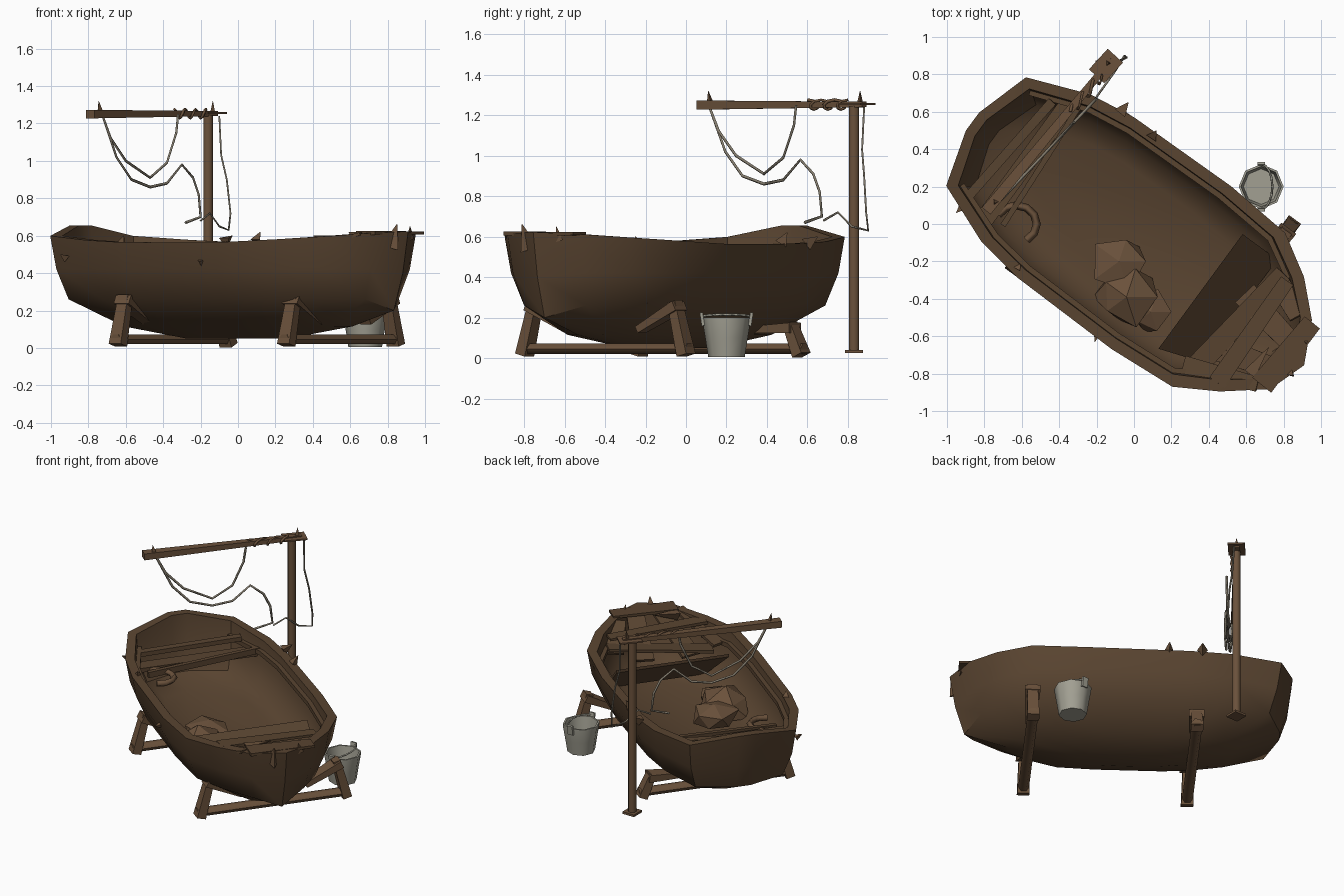
import bpy, bmesh, math, random
from mathutils import Vector, Matrix

random.seed(4)
if "Cube" in bpy.data.objects:
    bpy.data.objects.remove(bpy.data.objects["Cube"])


def material(name, rgb):
    m = bpy.data.materials.new(name)
    m.use_nodes = True
    m.diffuse_color = (*rgb, 1)
    bsdf = m.node_tree.nodes["Principled BSDF"]
    bsdf.inputs["Base Color"].default_value = (*rgb, 1)
    bsdf.inputs["Roughness"].default_value = 0.9
    return m


HULL = material("dark_wood", (0.1, 0.058, 0.03))
WOOD = material("brown_wood", (0.145, 0.083, 0.044))
METAL = material("grey_metal", (0.36, 0.35, 0.29))
ROPE = material("old_rope", (0.24, 0.21, 0.16))

# Boat frame: u runs to the bow, v to its left side
BOW, SIDE, MID = Vector((0.806, -0.592, 0)), Vector((0.592, 0.806, 0)), -0.07


def boat(u, v, z):
    return BOW * u + SIDE * v + Vector((0, 0, z))


def finish(name, bm, mat, smooth=None):
    bmesh.ops.recalc_face_normals(bm, faces=bm.faces)
    me = bpy.data.meshes.new(name)
    bm.to_mesh(me)
    bm.free()
    me.materials.append(mat)
    ob = bpy.data.objects.new(name, me)
    bpy.context.collection.objects.link(ob)
    if smooth:
        bpy.ops.object.select_all(action='DESELECT')
        ob.select_set(True)
        bpy.context.view_layer.objects.active = ob
        bpy.ops.object.shade_smooth_by_angle(angle=math.radians(smooth))
    return ob


def loft(name, rings, mat, smooth=None):
    bm = bmesh.new()
    rows = [[bm.verts.new(p) for p in ring] for ring in rings]
    n = len(rows[0])
    for a, b in zip(rows, rows[1:]):
        for i in range(n):
            j = (i + 1) % n
            bm.faces.new((a[i], a[j], b[j], b[i]))
    bm.faces.new(rows[0])
    bm.faces.new(rows[-1])
    return finish(name, bm, mat, smooth)


def timber(name, a, b, w, h, mat=WOOD, sides=4, taper=1.0, smooth=None):
    a, b = Vector(a), Vector(b)
    d = b - a
    r = 0.7071 if sides == 4 else 0.5
    bm = bmesh.new()
    bmesh.ops.create_cone(bm, cap_ends=True, segments=sides, radius1=r,
                          radius2=r * taper, depth=1,
                          matrix=Matrix.Rotation(math.pi / sides, 4, 'Z'))
    place = (Matrix.Translation((a + b) / 2) @ d.to_track_quat('Z', 'Y').to_matrix().to_4x4()
             @ Matrix.Diagonal((w, h, d.length, 1)))
    bmesh.ops.transform(bm, matrix=place, verts=bm.verts)
    return finish(name, bm, mat, smooth)


def cord(name, points, radius, mat):
    cu = bpy.data.curves.new(name, 'CURVE')
    cu.dimensions = '3D'
    cu.bevel_depth, cu.bevel_resolution, cu.use_fill_caps = radius, 0, True
    sp = cu.splines.new('POLY')
    sp.points.add(len(points) - 1)
    for p, co in zip(sp.points, points):
        p.co = (*co, 1)
    cu.materials.append(mat)
    ob = bpy.data.objects.new(name, cu)
    bpy.context.collection.objects.link(ob)


# Hull shell: plan outline repeated at several levels, outside then inside
half = [(-1.02, 0.06), (-0.93, 0.36), (-0.6, 0.49), (-0.34, 0.53), (0.3, 0.54),
        (0.68, 0.51), (0.9, 0.38)]
STEM = 1.18
outline = half + [(1.07, 0.22), (STEM, 0), (1.11, -0.21)] + [(u, -v) for u, v in reversed(half)]


def rim_z(u):
    return 0.655 if u < -1 else 0.56 + 0.045 * u * u


def level(su, sv, z, stem_drop=0.0):
    shift = 0.03 if z and z < 0.2 else 0
    return [boat(u * su + shift, MID + v * sv,
                 rim_z(u) if z is None else z - stem_drop * (u == STEM)) for u, v in outline]


loft("hull", [level(0.3, 0.15, 0.05), level(0.66, 0.46, 0.115),
              level(0.92, 0.82, 0.26, 0.06), level(0.97, 0.95, 0.42, 0.02), level(1, 1, None),
              level(0.945, 0.89, None), level(0.92, 0.87, 0.42),
              level(0.86, 0.76, 0.29), level(0.7, 0.57, 0.23)], HULL, 42)

# Side stringers fixed to the inner walls
for side, tag in ((1, "left"), (-1, "right")):
    pts = [boat(u * 0.935, MID + side * v * 0.875, 0.5) for u, v in half[1:]]
    for i, (a, b) in enumerate(zip(pts, pts[1:])):
        timber(f"{tag}_stringer_{i}", a, b, 0.05, 0.03, HULL)

# Stern bench and loose boards leaning on it
timber("stern_bench", boat(-0.66, -0.48, 0.47), boat(-0.66, 0.34, 0.47), 0.1, 0.03, HULL)
timber("stern_board", boat(-0.8, -0.4, 0.5), boat(-0.74, 0.27, 0.54), 0.05, 0.03, HULL)
timber("stern_rail", boat(-0.56, -0.42, 0.46), boat(-0.61, 0.36, 0.5), 0.03, 0.04, HULL)

# Sloped bow panel and broken bow boards
loft("bow_panel", [[boat(u, v, z - t) for u, v, z in
                    ((0.5, -0.46, 0.5), (0.5, 0.3, 0.5), (0.73, 0.3, 0.29), (0.73, -0.38, 0.29))]
                   for t in (0, 0.02)], HULL)
bow_boards = [(0.72, -0.42, 0.45, 0.8, 0.26, 0.52, 0.12), (0.86, -0.42, 0.59, 0.84, 0.24, 0.57, 0.1),
              (0.72, -0.28, 0.42, 1.06, -0.18, 0.6, 0.14), (0.7, 0.05, 0.44, 1.08, -0.02, 0.61, 0.14),
              (1.06, -0.29, 0.615, 1.08, 0.14, 0.615, 0.13), (0.78, 0.22, 0.48, 1.0, 0.12, 0.6, 0.12),
              (0.66, -0.45, 0.5, 1.04, -0.3, 0.61, 0.1)]
for i, (a, b, c, d, e, f, w) in enumerate(bow_boards):
    timber(f"bow_board_{i}", boat(a, b, c), boat(d, e, f), w, 0.02, HULL, taper=0.8)

# Splinters on the rim and the gear
splinters = [((-0.07, 0.6, 0.57), (-0.03, 0.65, 0.6), 0.08), ((0.1, 0.47, 0.57), (0.12, 0.5, 0.62), 0.07),
             ((-0.19, -0.56, 0.46), (-0.21, -0.63, 0.46), 0.06), ((-0.62, -0.23, 0.56), (-0.61, -0.25, 0.6), 0.05),
             ((0.82, -0.78, 0.54), (0.85, -0.81, 0.66), 0.11), ((0.92, -0.62, 0.58), (0.92, -0.64, 0.65), 0.05),
             ((0.62, -0.8, 0.6), (0.72, -0.66, 0.62), 0.08), ((-0.92, 0.09, 0.48), (-0.95, 0.06, 0.5), 0.05),
             ((-0.74, 0.12, 1.26), (-0.745, 0.11, 1.32), 0.04), ((-0.14, 0.86, 1.25), (-0.135, 0.86, 1.32), 0.04)]
for i, (a, b, w) in enumerate(splinters):
    timber(f"splinter_{i}", a, b, w, w, WOOD, sides=3, taper=0.05)

# Cradle: two cross beams, each with end posts and inward struts
for name, u, v0, v1 in (("front", 0.68, -0.49, 0.5), ("rear", -0.378, -0.57, 0.43)):
    timber(f"{name}_cradle_beam", boat(u, v0 - 0.02, 0.046), boat(u, v1 + 0.02, 0.046),
           0.07, 0.058, WOOD, sides=6, smooth=65)
    for tag, v, s in (("right", v0, 1), ("left", v1, -1)):
        top = 0.17 if (name, tag) == ("rear", "left") else 0.28
        timber(f"{name}_{tag}_cradle_post", boat(u, v, 0.015), boat(u, v + s * 0.07, top), 0.08, 0.06, taper=0.8)
        timber(f"{name}_{tag}_cradle_strut", boat(u, v + s * 0.04, top - 0.02),
               boat(u, v + s * 0.28, 0.14), 0.1, 0.05, taper=0.7)

# Hoist: post, foot plate, arm and lashing
timber("hoist_post", (-0.16, 0.83, 0.03), (-0.16, 0.83, 1.245), 0.055, 0.055, WOOD, sides=8, smooth=65)
timber("hoist_foot", (-0.16, 0.83, 0.025), (-0.16, 0.83, 0.04), 0.09, 0.09)
timber("hoist_arm", (-0.79, 0.07, 1.25), (-0.12, 0.88, 1.253), 0.06, 0.045, taper=0.6)
timber("hoist_cap", (-0.2, 0.79, 1.255), (-0.1, 0.9, 1.255), 0.11, 0.01)

lashing = []
for i in range(25):
    t = i / 24
    a = t * 6 * math.pi
    lashing.append((-0.34 + 0.17 * t, 0.6 + 0.2 * t + 0.035 * math.sin(a), 1.252 + 0.024 * math.cos(a)))
cord("arm_lashing", lashing, 0.008, WOOD)

# Hanging ropes, in a plane just beside the arm
short_rope = [(-0.72, 1.23), (-0.68, 1.12), (-0.6, 1.0), (-0.47, 0.91), (-0.38, 0.99),
              (-0.33, 1.15), (-0.32, 1.25)]
long_rope = [(-0.72, 1.23), (-0.65, 1.02), (-0.57, 0.9), (-0.47, 0.86), (-0.38, 0.88),
             (-0.3, 0.98), (-0.24, 0.91), (-0.21, 0.82), (-0.2, 0.7), (-0.28, 0.67)]
for name, path in (("short_rope", short_rope), ("long_rope", long_rope)):
    cord(name, [(x, 0.12 + 1.06 * (x + 0.72), z) for x, z in path], 0.008, ROPE)
cord("post_rope", [(-0.2, 0.68, 0.68), (-0.15, 0.75, 0.72), (-0.1, 0.82, 0.65), (-0.05, 0.9, 0.63),
                   (-0.04, 0.89, 0.72), (-0.06, 0.88, 0.9), (-0.09, 0.87, 1.03), (-0.1, 0.88, 1.24)],
     0.006, ROPE)

# Rope coil in the stern
coil = [(-0.63 + 0.11 * math.cos(a), 0.0 + 0.1 * math.sin(a), 0.46)
        for a in (math.radians(150 - 30 * i) for i in range(8))]
cord("stern_coil", coil, 0.022, WOOD)

# Lumpy sacks on the floor
for i, (x, y, z, r) in enumerate(((-0.08, -0.2, 0.29, 0.17), (-0.04, -0.39, 0.3, 0.18), (0.09, -0.47, 0.28, 0.13))):
    bm = bmesh.new()
    bmesh.ops.create_icosphere(bm, subdivisions=1, radius=1)
    for v in bm.verts:
        k = r * random.uniform(0.7, 1.15)
        v.co = Vector((x + v.co.x * k, y + v.co.y * k, max(0.225, z + v.co.z * k * 0.65)))
    finish(f"sack_{i}", bm, WOOD)

# Bucket with lugs and a dropped handle
centre = Vector((0.68, 0.2, 0))
rings = [[centre + Vector((r * math.cos(a), r * math.sin(a), z))
          for a in (math.tau * i / 8 for i in range(8))]
         for r, z in ((0.09, 0.005), (0.105, 0.1), (0.12, 0.19), (0.12, 0.2), (0.108, 0.2), (0.095, 0.1))]
loft("bucket", rings, METAL, 50)
for s, tag in ((1, "back"), (-1, "front")):
    timber(f"bucket_{tag}_lug", centre + Vector((0, s * 0.115, 0.16)),
           centre + Vector((0, s * 0.125, 0.225)), 0.04, 0.015, METAL)
cord("bucket_handle", [centre + Vector((0.06 * math.sin(a), 0.12 * math.cos(a), 0.205 + 0.01 * math.sin(a)))
                       for a in (math.pi * i / 8 for i in range(9))], 0.006, METAL)
